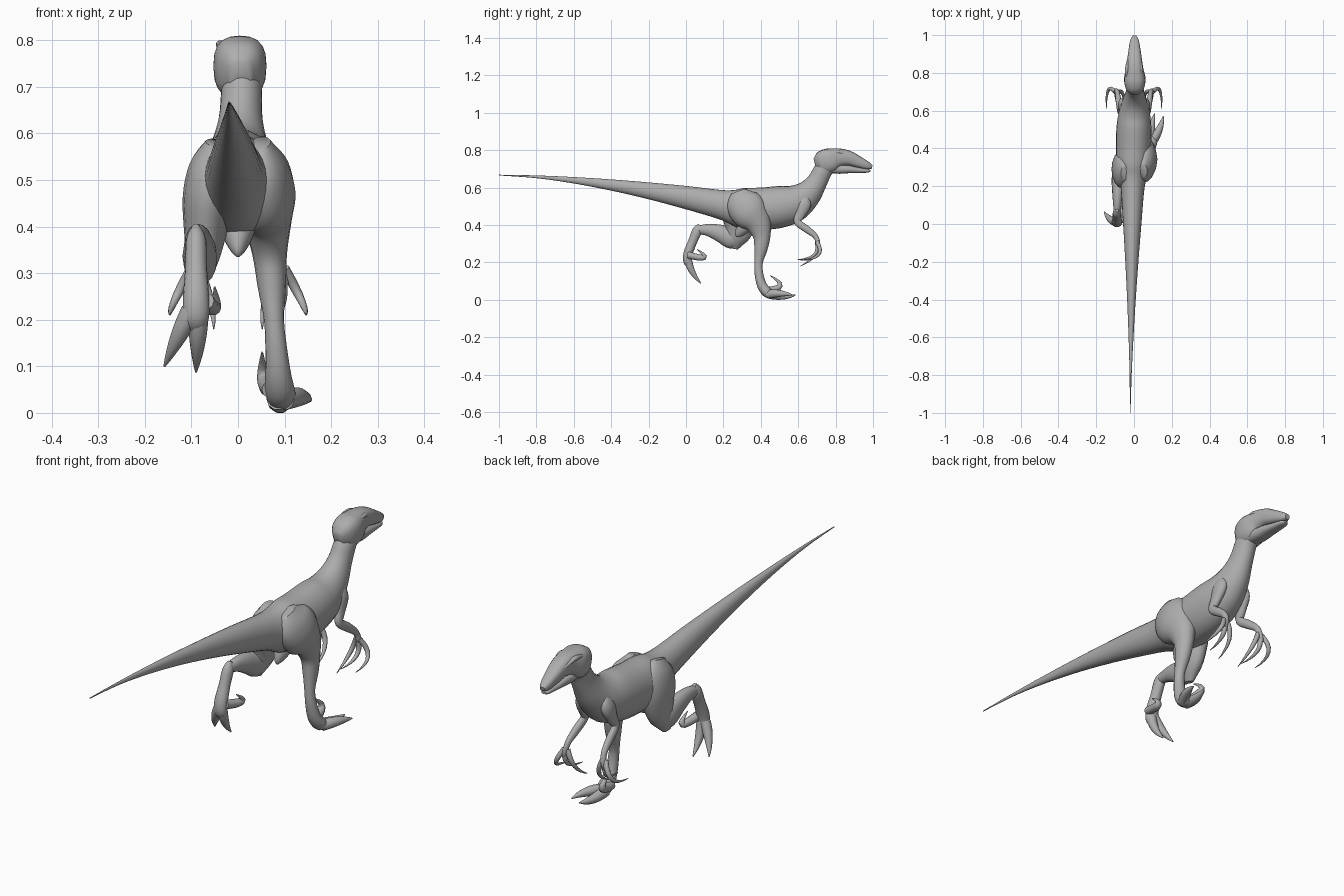
import bpy, bmesh, math
from mathutils import Vector

cube = bpy.data.objects.get("Cube")
if cube:
    bpy.data.objects.remove(cube, do_unlink=True)

# One plain grey for the whole animal
GREY = (.42, .42, .42, 1)
skin = bpy.data.materials.new("plain grey")
skin.use_nodes = True
skin.diffuse_color = GREY
skin.node_tree.nodes["Principled BSDF"].inputs["Base Color"].default_value = GREY


def blend(start, end, t):
    return start + (end - start) * t


def spline(previous, start, end, following, t):
    """Smooth curve between start and end, shaped by the neighbouring values."""
    leave, arrive = (end - previous) / 2, (following - start) / 2
    ease = t * t * (3 - 2 * t)
    return blend(start, end, ease) + t * (1 - t) * ((1 - t) * leave - t * arrive)


def smooth_path(points, steps=4):
    """Fill in rows between the given ones."""
    last = len(points) - 1
    rows = []
    for i in range(last):
        near = (points[max(i - 1, 0)], points[i], points[i + 1], points[min(i + 2, last)])
        for step in range(steps):
            rows.append([spline(*values, step / steps) for values in zip(*near)])
    rows.append(points[last])
    return rows


def skin_rings(name, rows, sides, power=1):
    """Skin oval rings (x, y, z, half width, half depth); a low power is boxier."""
    bm = bmesh.new()
    rings = []
    for i, (x, y, z, width, depth) in enumerate(rows):
        before = Vector(rows[max(i - 1, 0)][:3])
        after = Vector(rows[min(i + 1, len(rows) - 1)][:3])
        along = (after - before).normalized()
        across = Vector((1, 0, 0))
        across = (across - along * across.dot(along)).normalized()
        up = across.cross(along)
        ring = []
        for k in range(sides):
            angle = math.tau * k / sides
            c, s = math.cos(angle), math.sin(angle)
            c = math.copysign(abs(c) ** power, c)
            s = math.copysign(abs(s) ** power, s)
            ring.append(bm.verts.new(Vector((x, y, z)) + across * c * width + up * s * depth))
        rings.append(ring)
    for low, high in zip(rings, rings[1:]):
        for k in range(sides):
            n = (k + 1) % sides
            bm.faces.new((low[k], low[n], high[n], high[k]))
    bm.faces.new(rings[0])
    bm.faces.new(rings[-1])
    bmesh.ops.recalc_face_normals(bm, faces=bm.faces)
    mesh = bpy.data.meshes.new(name)
    bm.to_mesh(mesh)
    bm.free()
    mesh.materials.append(skin)
    obj = bpy.data.objects.new(name, mesh)
    bpy.context.collection.objects.link(obj)
    bpy.ops.object.select_all(action="DESELECT")
    obj.select_set(True)
    bpy.context.view_layer.objects.active = obj
    bpy.ops.object.shade_smooth_by_angle(angle=math.radians(50))


def limb(name, x, ratio, profile, sides=16, power=1):
    """Sweep a side profile (y, z, half depth); x and width ratio run start to end."""
    rows = []
    for i, (y, z, depth) in enumerate(profile):
        t = i / (len(profile) - 1)
        rows.append((blend(*x, t), y, z, depth * blend(*ratio, t), depth))
    skin_rings(name, smooth_path(rows), sides, power)


def digit(name, root, bend, tip, radius, side=1, steps=8):
    """A curved toe, finger or claw that narrows to a point."""
    rows = []
    for i in range(steps + 1):
        t = i / steps
        x, y, z = Vector(root).lerp(bend, t).lerp(Vector(bend).lerp(tip, t), t)
        r = radius * (1 - t ** 2 * .9)
        rows.append((side * x, y, z, r, r))
    skin_rings(name, rows, sides=10)


# Tail tapers by rule, then torso and neck continue the same sweep
tail = []
for i in range(7):
    t = i / 6
    tail.append((blend(-1, .2, t), .667 - .16 * t ** 1.6, .002 + .078 * t ** 1.5))
torso = [(.3, .49, .108), (.4, .487, .113), (.5, .497, .112), (.58, .517, .1),
         (.65, .565, .075), (.7, .63, .055), (.735, .695, .05), (.78, .74, .045)]
limb("body", (-.02, .01), (.74, .88), tail + torso, sides=24)

# Keel below the hips
limb("pelvis_keel", (0, 0), (1, .7),
     [(.36, .45, .05), (.31, .39, .04), (.28, .35, .02), (.275, .335, .005)])

# Head: skull and jaw meet along the mouth line
limb("skull", (.005, .002), (.75, 1.15),
     [(.69, .725, .03), (.72, .733, .06), (.77, .745, .066), (.82, .76, .05),
      (.87, .757, .04), (.92, .738, .031), (.97, .718, .021), (.995, .71, .01)],
     sides=20, power=.75)
limb("jaw", (.005, .002), (1.2, 2.1),
     [(.75, .71, .03), (.82, .7, .026), (.87, .698, .021), (.92, .693, .015),
      (.97, .69, .01), (.985, .69, .005)], power=.8)
for side, word in ((1, "left"), (-1, "right")):
    limb(word + "_brow", (side * .043, side * .026), (1, 1),
         [(.78, .787, .004), (.82, .79, .01), (.86, .778, .008), (.9, .764, .003)])

# Planted leg
limb("left_leg", (.05, .1), (.5, 1.3),
     [(.28, .58, .04), (.3, .53, .09), (.34, .47, .1), (.385, .41, .072),
      (.405, .34, .047), (.4, .27, .035), (.388, .2, .023), (.39, .14, .023),
      (.405, .08, .026), (.432, .042, .028), (.465, .025, .021), (.49, .02, .014)])
digit("left_middle_toe", (.085, .44, .03), (.09, .52, .01), (.11, .585, .025), .024)
digit("left_outer_toe", (.1, .44, .03), (.14, .5, .04), (.156, .57, .026), .024)
digit("left_inner_claw", (.07, .42, .05), (.05, .57, .06), (.052, .45, .13), .019)

# Raised leg, folded backward
limb("right_thigh", (-.05, -.085), (.5, .62),
     [(.27, .58, .04), (.28, .53, .09), (.29, .46, .1), (.285, .38, .078),
      (.265, .32, .055), (.255, .275, .024)])
limb("right_shin", (-.078, -.09), (.6, .8),
     [(.3, .315, .025), (.25, .328, .056), (.18, .357, .046), (.12, .373, .033),
      (.065, .375, .022)])
limb("right_foot", (-.09, -.09), (.7, 1.4),
     [(.075, .4, .012), (.06, .37, .026), (.035, .31, .024), (.012, .25, .025),
      (.008, .205, .022), (.022, .18, .014)])
digit("right_middle_toe", (.085, .01, .22), (.086, .02, .15), (.09, .08, .088), .022, -1)
digit("right_outer_toe", (.1, .01, .22), (.13, .02, .16), (.158, .065, .1), .022, -1)
digit("right_inner_claw", (.07, .01, .24), (.04, .16, .2), (.05, .06, .27), .019, -1)

# Matching arms with three fingers each
for side, word in ((1, "left"), (-1, "right")):
    limb(word + "_arm", (side * .055, side * .1), (.55, 1),
         [(.625, .55, .025), (.63, .51, .038), (.61, .455, .027), (.597, .415, .02),
          (.645, .378, .019), (.692, .34, .014), (.706, .3, .012), (.704, .275, .009)])
    digit(word + "_outer_finger", (.1, .7, .31), (.15, .76, .22), (.146, .61, .21), .011, side)
    digit(word + "_middle_finger", (.095, .7, .3), (.1, .72, .22), (.086, .595, .215), .011, side)
    digit(word + "_inner_finger", (.085, .7, .31), (.05, .72, .23), (.052, .61, .18), .011, side)
